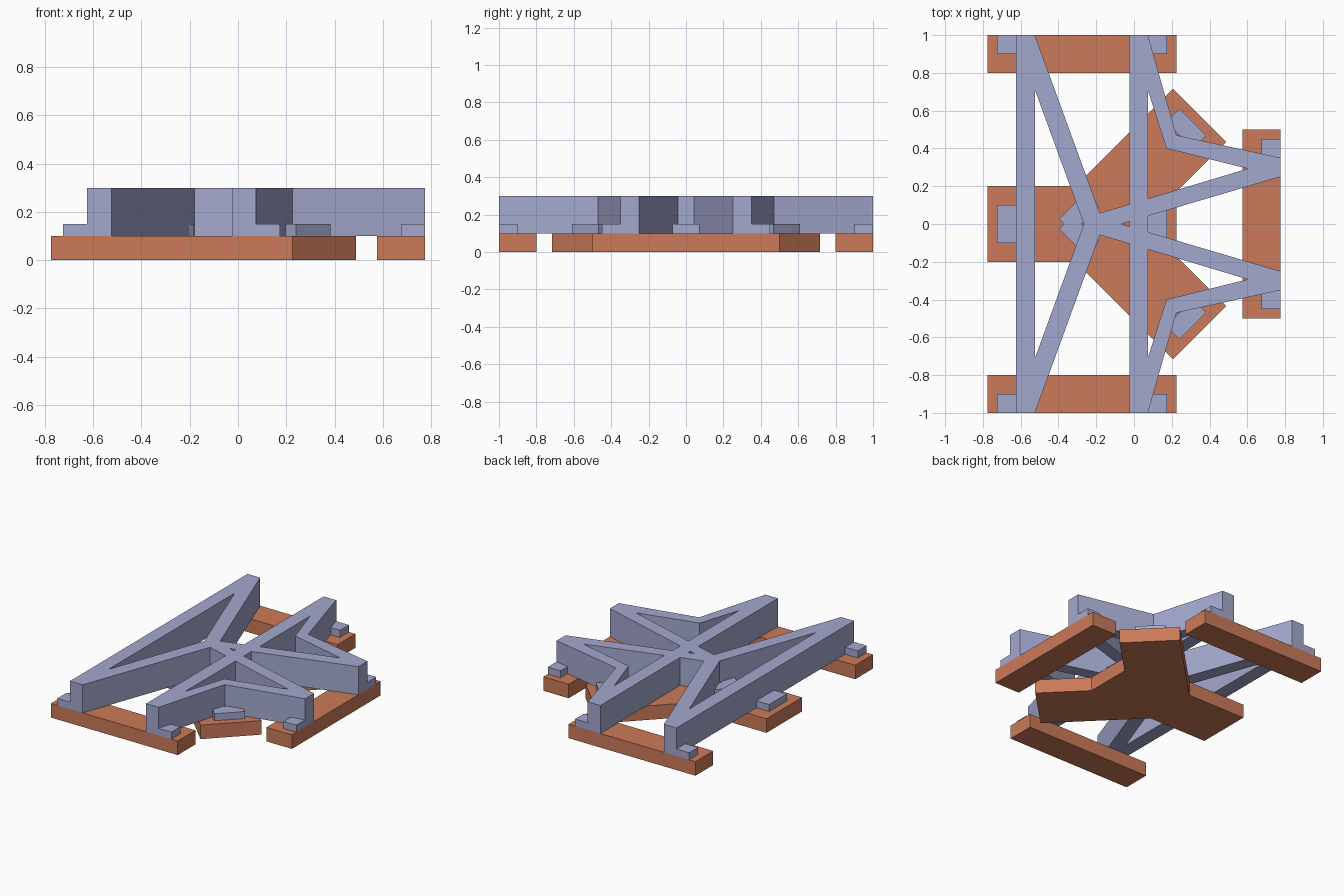
import bpy, bmesh, math
from mathutils import Vector

if "Cube" in bpy.data.objects:
    bpy.data.objects.remove(bpy.data.objects["Cube"])


def material(name, rgb):
    m = bpy.data.materials.new(name)
    m.diffuse_color = (*rgb, 1)
    m.use_nodes = True
    m.node_tree.nodes["Principled BSDF"].inputs["Base Color"].default_value = m.diffuse_color
    return m


CLAY = material("terracotta", (0.60, 0.195, 0.10))
BLUE = material("slate blue", (0.37, 0.395, 0.62))


def prism(name, outline, z0, z1, mat, mirror=False):
    """Extrude a flat outline from z0 to z1, optionally mirrored across y = 0."""
    bm = bmesh.new()
    face = bm.faces.new([bm.verts.new((x, y, z0)) for x, y in outline])
    ext = bmesh.ops.extrude_face_region(bm, geom=[face])
    top = [v for v in ext["geom"] if isinstance(v, bmesh.types.BMVert)]
    bmesh.ops.translate(bm, verts=top, vec=(0, 0, z1 - z0))
    bmesh.ops.recalc_face_normals(bm, faces=bm.faces)
    me = bpy.data.meshes.new(name)
    bm.to_mesh(me)
    bm.free()
    me.materials.append(mat)
    ob = bpy.data.objects.new(name, me)
    bpy.context.collection.objects.link(ob)
    if mirror:
        mod = ob.modifiers.new("mirror", "MIRROR")
        mod.use_axis = (False, True, False)
        mod.use_mirror_merge = False
    return ob


def rect(cx, cy, length, width, angle=0.0):
    u = Vector((math.cos(angle), math.sin(angle)))
    v = Vector((-u.y, u.x))
    c = Vector((cx, cy))
    return [tuple(c + u * sx * length / 2 + v * sy * width / 2)
            for sx, sy in ((-1, -1), (1, -1), (1, 1), (-1, 1))]


def plank(name, cx, cy, width, block_width, block_shift=0.0, angle=0.0, mirror=False):
    """A 1 unit long base plank with a small foot block near each end."""
    prism(name, rect(cx, cy, 1.0, width, angle), 0, 0.1, CLAY, mirror)
    u = Vector((math.cos(angle), math.sin(angle)))
    v = Vector((-u.y, u.x))
    for label, s in (("start", -1), ("end", 1)):
        p = Vector((cx, cy)) + u * 0.4 * s + v * block_shift
        prism(f"{name}_{label}_block", rect(p.x, p.y, 0.1, block_width, angle),
              0.1, 0.15, BLUE, mirror)


# Base planks with their foot blocks
plank("outer_plank", -0.275, 0.9, 0.2, 0.1, 0.05, mirror=True)
plank("middle_plank", -0.275, 0, 0.4, 0.2)
plank("diagonal_plank", -0.0065, 0.2215, 0.4, 0.2, angle=math.pi / 4, mirror=True)
plank("side_plank", 0.675, 0, 0.2, 0.1, -0.05, angle=math.pi / 2)

# Two full-length straight beams
for name, x in (("left_beam", -0.575), ("centre_beam", 0.025)):
    prism(name, rect(x, 0, 0.1, 2.0), 0.1, 0.3, BLUE)

# Slanted braces, drawn for the back half and mirrored to the front
braces = {
    "hub_brace": [(-0.525, 1), (-0.16, 0), (-0.265, 0), (-0.55, 0.78), (-0.6, 1)],
    "inner_brace": [(0.775, 0.345), (0.775, 0.25), (-0.07, 0), (-0.25, 0), (-0.18, 0.058)],
    "outer_brace": [(-0.02, 1), (0.073, 1), (0.225, 0.47), (0.775, 0.35),
                    (0.775, 0.25), (0.172, 0.4)],
}
for name, outline in braces.items():
    prism(name, outline, 0.1, 0.3, BLUE, mirror=True)
